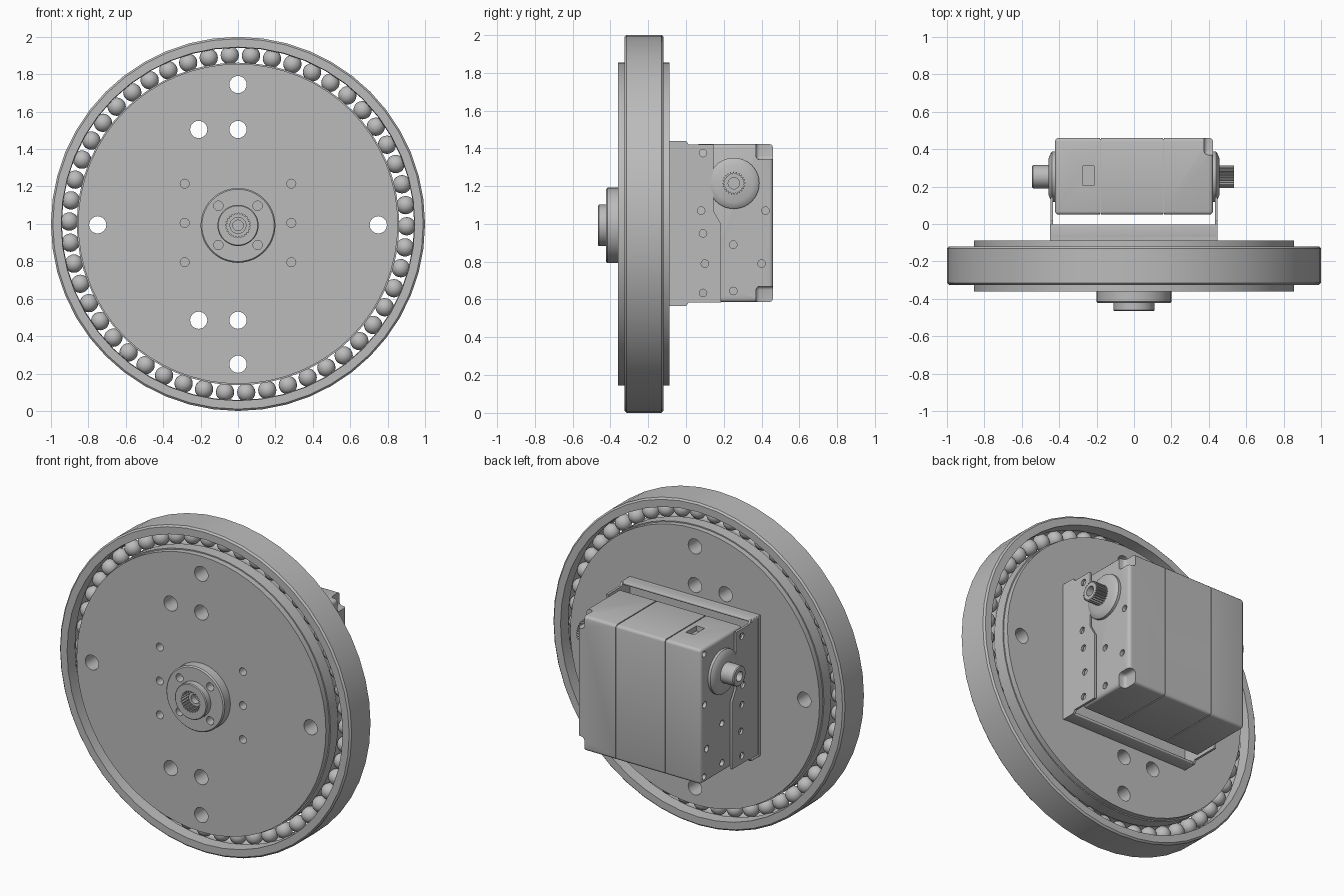
import bpy, bmesh, math
from mathutils import Matrix, Vector

cube = bpy.data.objects.get("Cube")
if cube:
    bpy.data.objects.remove(cube, do_unlink=True)

grey = bpy.data.materials.new("plain grey")
grey.use_nodes = True
grey.diffuse_color = (0.5, 0.5, 0.5, 1)
grey.node_tree.nodes["Principled BSDF"].inputs["Base Color"].default_value = (0.5, 0.5, 0.5, 1)

# Local z axis turned to world y or x
TURN = {"y": Matrix.Rotation(-math.pi / 2, 4, "X"), "x": Matrix.Rotation(math.pi / 2, 4, "Y")}


def finish(name, bm, smooth=True):
    bmesh.ops.remove_doubles(bm, verts=bm.verts, dist=1e-5)
    bmesh.ops.recalc_face_normals(bm, faces=bm.faces)
    mesh = bpy.data.meshes.new(name)
    bm.to_mesh(mesh)
    bm.free()
    mesh.materials.append(grey)
    ob = bpy.data.objects.new(name, mesh)
    bpy.context.collection.objects.link(ob)
    if smooth:
        shade(ob)
    return ob


def shade(ob):
    bpy.ops.object.select_all(action="DESELECT")
    ob.select_set(True)
    bpy.context.view_layer.objects.active = ob
    bpy.ops.object.shade_smooth_by_angle(angle=math.radians(32))


def lathe(name, profile, centre, axis="y", sides=32, loop=False):
    """Spin (radius, distance) points around an axis through centre."""
    bm = bmesh.new()
    vs = [bm.verts.new((r, 0, t)) for r, t in profile]
    pairs = list(zip(vs, vs[1:])) + ([(vs[-1], vs[0])] if loop else [])
    edges = [bm.edges.new(p) for p in pairs]
    bmesh.ops.spin(bm, geom=vs + edges, cent=(0, 0, 0), axis=(0, 0, 1),
                   angle=math.tau, steps=sides, use_merge=False)
    bm.transform(Matrix.Translation(centre) @ TURN[axis])
    return finish(name, bm)


def rod(name, radius, a, b, centre, axis="y", sides=24):
    return lathe(name, [(0, a), (radius, a), (radius, b), (0, b)], centre, axis, sides)


def prism(name, outline, a, b, centre, axis):
    """Extrude a flat outline along an axis."""
    bm = bmesh.new()
    face = bm.faces.new([bm.verts.new((u, v, a)) for u, v in outline])
    new = bmesh.ops.extrude_face_region(bm, geom=[face])["geom"]
    bmesh.ops.translate(bm, vec=(0, 0, b - a), verts=[g for g in new if isinstance(g, bmesh.types.BMVert)])
    bm.transform(Matrix.Translation(centre) @ TURN[axis])
    return finish(name, bm, False)


def gear(radius, depth, teeth):
    return [((radius - depth * (k % 4 > 1)) * math.cos(math.tau * k / (4 * teeth)),
             (radius - depth * (k % 4 > 1)) * math.sin(math.tau * k / (4 * teeth)))
            for k in range(4 * teeth)]


def box(name, lo, hi, bevel=0):
    lo, hi = Vector(lo), Vector(hi)
    bm = bmesh.new()
    bmesh.ops.create_cube(bm, size=1)
    bmesh.ops.scale(bm, vec=hi - lo, verts=bm.verts)
    bmesh.ops.translate(bm, vec=(lo + hi) / 2, verts=bm.verts)
    if bevel:
        bmesh.ops.bevel(bm, geom=bm.edges[:], offset=bevel, segments=3, profile=0.5, affect="EDGES")
    return finish(name, bm)


def cut(ob, cutters):
    """Subtract the cutters, then discard them."""
    for c in cutters:
        c.hide_render = True
        m = ob.modifiers.new("cut", "BOOLEAN")
        m.operation, m.solver, m.object = "DIFFERENCE", "EXACT", c
    graph = bpy.context.evaluated_depsgraph_get()
    mesh = bpy.data.meshes.new_from_object(ob.evaluated_get(graph))
    ob.modifiers.clear()
    ob.data = mesh
    for c in cutters:
        bpy.data.objects.remove(c, do_unlink=True)
    shade(ob)


# Bearing: outer ring, central plate and balls running in grooves
MID, BALL_R, PITCH = -0.222, 0.05, 0.902
RACE = (0, 0, 1)


def groove(edge, side):
    h = math.sqrt(BALL_R ** 2 - (edge - PITCH) ** 2)
    top = math.atan2(h, abs(edge - PITCH))
    return [(PITCH + side * BALL_R * math.cos(a), MID + BALL_R * math.sin(a))
            for a in [top * k / 4 for k in range(-4, 5)]]


lathe("outer_ring", [(0.945, -0.325), (0.99, -0.325), (1, -0.315), (1, -0.13), (0.99, -0.12), (0.945, -0.12)]
      + groove(0.942, 1)[::-1], RACE, sides=48, loop=True)
plate = lathe("centre_plate", [(0, -0.36), (0.855, -0.36), (0.855, -0.325), (0.862, -0.325)]
              + groove(0.862, -1) + [(0.862, -0.12), (0.855, -0.12), (0.855, -0.087), (0, -0.087)],
              RACE, sides=64)
holes = [(0, 1.745), (0, 0.25), (0, 1.505), (0, 0.485), (-0.21, 1.505), (-0.21, 0.485), (0.75, 0.995), (-0.75, 0.995)]
cutters = [rod("hole", 0.046, -0.5, 0.1, (x, 0, z)) for x, z in holes]
cutters += [rod("hole", 0.024, -0.5, 0.1, (x, 0, z)) for x in (-0.285, 0.285) for z in (1.215, 1.005, 0.795)]
cut(plate, cutters)

bm = bmesh.new()
BALLS = 50
for k in range(BALLS):
    a = math.tau * k / BALLS + 0.077
    bmesh.ops.create_uvsphere(bm, u_segments=16, v_segments=10, radius=BALL_R - 0.001, matrix=Matrix.Translation(
        (PITCH * math.sin(a), MID, 1 + PITCH * math.cos(a))))
finish("bearing_balls", bm)

# Front hub with splined bore and screw recesses
HUB = (0, 0, 0.992)
hub = lathe("hub", [(0, -0.355), (0.2, -0.355), (0.2, -0.415), (0.193, -0.423), (0.11, -0.423),
                    (0.11, -0.46), (0.105, -0.465), (0, -0.465)], HUB, sides=48)
cut(hub, [prism("bore", gear(0.066, 0.008, 24), -0.5, -0.375, HUB, "y")]
    + [rod("recess", 0.025, -0.5, -0.37, (x, 0, HUB[2] + z)) for x in (-0.105, 0.105) for z in (-0.105, 0.105)])
lathe("hub_core", [(0.028, -0.38), (0.045, -0.38), (0.045, -0.42), (0.028, -0.42)], HUB, loop=True)

# U-shaped mounting bracket
box("bracket_base", (-0.45, -0.087, 0.57), (0.445, -0.07, 1.44))
for side, z in (("top", 1.424), ("bottom", 0.565)):
    box("bracket_lip_" + side, (-0.45, -0.087, z), (0.445, -0.002, z + 0.016), 0.005)
ARM_HOLES = [(0.09, 1.375), (0.08, 1.07), (0.09, 0.95), (0.1, 0.79), (0.09, 0.635)]
for side, s in (("left", 1), ("right", -1)):
    outline = [(-z, y) for y, z in ((-0.087, 0.565), (0, 0.565), (0.015, 0.585), (0.185, 0.585), (0.185, 1.0),
                                    (0.145, 1.07), (0.145, 1.42), (0.015, 1.42), (0, 1.44), (-0.087, 1.44))]
    arm = prism("bracket_arm_" + side, outline, s * 0.432, s * 0.446, (0, 0, 0), "x")
    cut(arm, [rod("hole", 0.02, -0.6, 0.6, (0, y, z), "x", 16) for y, z in ARM_HOLES])

# Motor case in three sections, parted by thin seams
SHAFT_Y, SHAFT_Z = 0.253, 1.215
body = box("motor_case", (-0.422, 0.05, 0.587), (0.422, 0.46, 1.422), 0.018)
cutters = [box("slot", (-0.272, 0.205, 1.39), (-0.215, 0.31, 1.5))]
cutters += [box("notch", (0.375, 0.37, z), (0.5, 0.5, z + 0.14), 0.02) for z in (0.53, 1.34)]
cutters += [rod("screw_hole", 0.02, s * 0.4, s * 0.5, (0, y, z), "x", 16) for s in (-1, 1)
            for y, z in ((0.25, 0.89), (0.25, 0.645), (0.42, 1.07), (0.4, 0.79))]
cutters += [rod("screw_hole", 0.018, -0.5, -0.4, (0, 0.425, z), "x", 16) for z in (0.625, 1.385)]
for x in (0.158, -0.18):
    frame = box("seam", (x - 0.003, 0, 0.5), (x + 0.003, 0.5, 1.5))
    core = box("core", (x - 0.1, 0.055, 0.592), (x + 0.1, 0.455, 1.417))
    cut(frame, [core])
    cutters.append(frame)
cut(body, cutters)

# Output collars and shafts: splined on the left, plain on the right
AXLE = (0, SHAFT_Y, SHAFT_Z)
for side, s in (("left", 1), ("right", -1)):
    lathe("collar_" + side, [(0, s * 0.41), (0.135, s * 0.41), (0.135, s * 0.438), (0.128, s * 0.444),
                             (0.1, s * 0.456), (0, s * 0.456)], AXLE, "x", 40)
shaft = prism("splined_shaft", gear(0.061, 0.01, 24), 0.45, 0.535, AXLE, "x")
cut(shaft, [rod("bore", 0.03, 0.49, 0.6, AXLE, "x")])
idler = lathe("plain_shaft", [(0, -0.45), (0.062, -0.45), (0.062, -0.54), (0.057, -0.545), (0, -0.545)], AXLE, "x")
cut(idler, [rod("bore", 0.03, -0.6, -0.49, AXLE, "x")])
